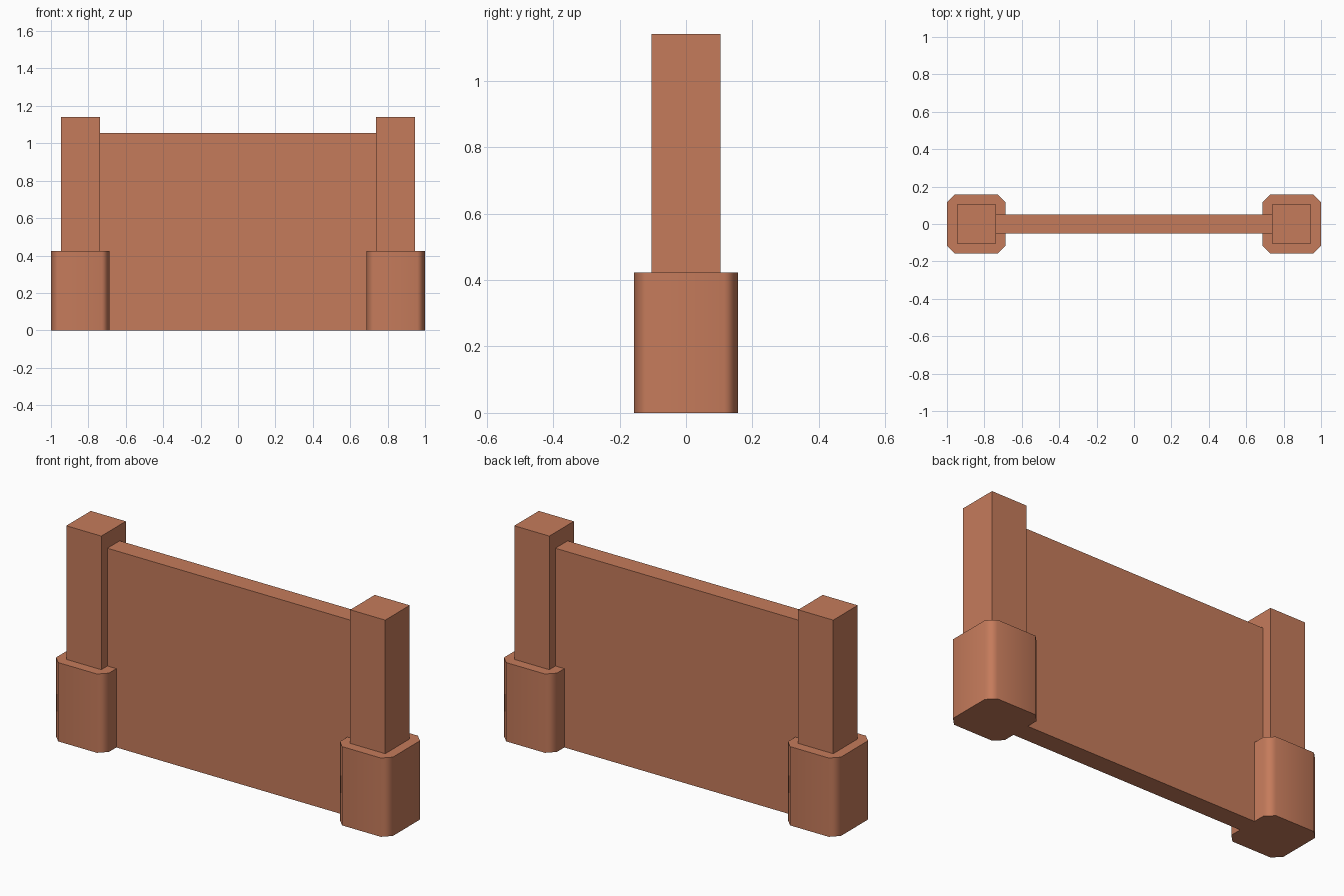
import bpy, bmesh, math

if "Cube" in bpy.data.objects:
    bpy.data.objects.remove(bpy.data.objects["Cube"])

clay = bpy.data.materials.new("terracotta")
clay.diffuse_color = (0.56, 0.198, 0.105, 1)
clay.use_nodes = True
clay.node_tree.nodes["Principled BSDF"].inputs["Base Color"].default_value = clay.diffuse_color


def prism(name, outline, z0, z1, smooth=False):
    """Extrude a plan outline upward from z0 to z1."""
    bm = bmesh.new()
    face = bm.faces.new([bm.verts.new((x, y, z0)) for x, y in outline])
    ext = bmesh.ops.extrude_face_region(bm, geom=[face])
    for v in ext["geom"]:
        if isinstance(v, bmesh.types.BMVert):
            v.co.z = z1
    bmesh.ops.recalc_face_normals(bm, faces=bm.faces[:])
    mesh = bpy.data.meshes.new(name)
    bm.to_mesh(mesh)
    bm.free()
    mesh.materials.append(clay)
    obj = bpy.data.objects.new(name, mesh)
    bpy.context.collection.objects.link(obj)
    if smooth:
        bpy.ops.object.select_all(action='DESELECT')
        obj.select_set(True)
        bpy.context.view_layer.objects.active = obj
        bpy.ops.object.shade_smooth_by_angle(angle=math.radians(50))
        # keep the broad faces flat, blending only at the corners
        mod = obj.modifiers.new("weighted", 'WEIGHTED_NORMAL')
        mod.mode = 'FACE_AREA'
        mod.keep_sharp = True
    return obj


def rect(cx, hx, hy):
    return [(cx - hx, -hy), (cx + hx, -hy), (cx + hx, hy), (cx - hx, hy)]


def chamfered(cx, h, c):
    k = h - c
    pts = [(-k, -h), (k, -h), (h, -k), (h, k), (k, h), (-k, h), (-h, k), (-h, -k)]
    return [(cx + x, y) for x, y in pts]


# Wall panel between the posts
prism("wall_panel", rect(0, 0.74, 0.052), 0, 1.055)

# Square posts on chamfered bases
for side, sx in (("left", -1), ("right", 1)):
    cx = sx * 0.843
    prism(side + "_base", chamfered(cx, 0.157, 0.042), 0, 0.423, smooth=True)
    prism(side + "_post", rect(cx, 0.104, 0.104), 0.40, 1.14)
